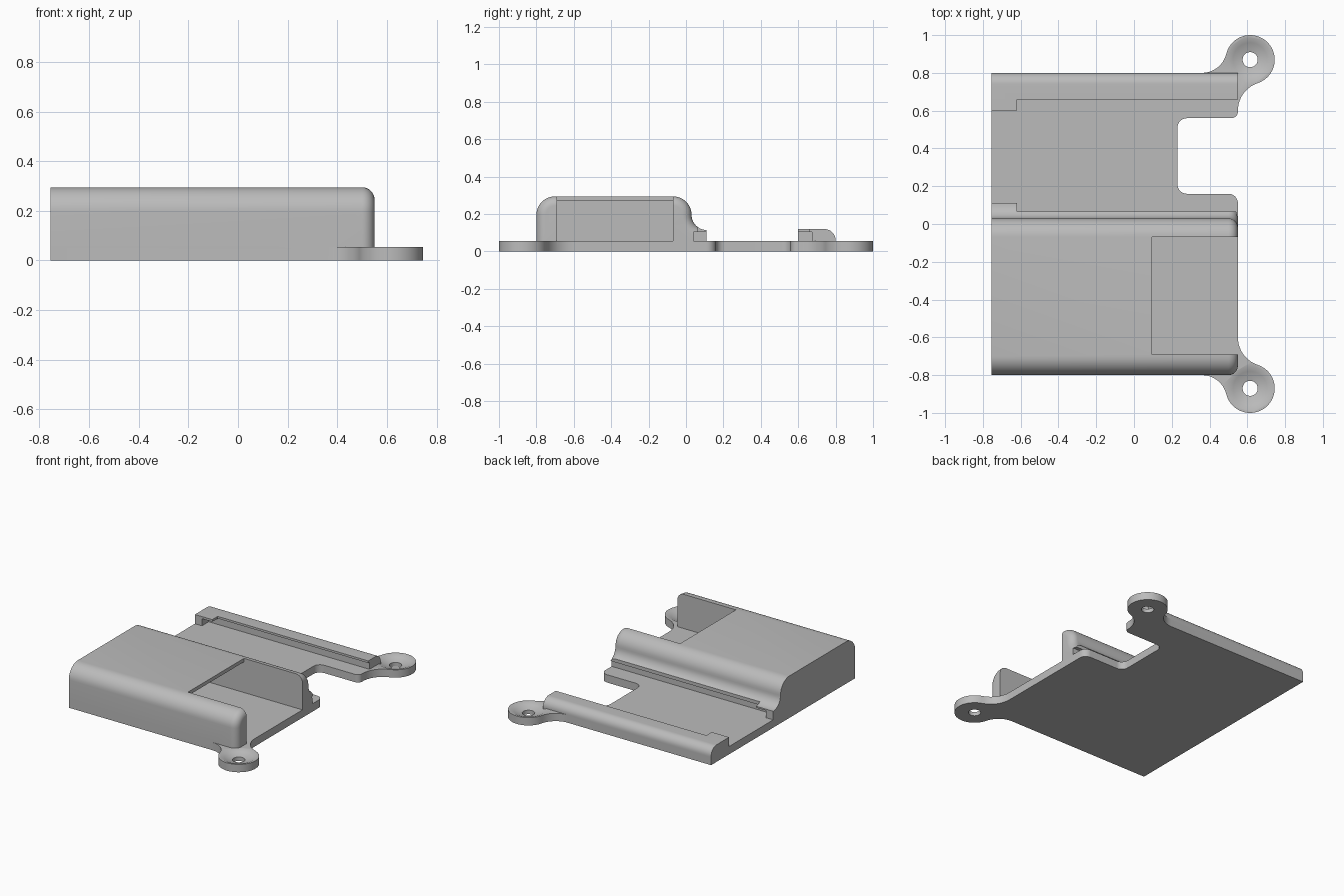
import bpy, bmesh
from math import sin, cos, pi, radians

cube = bpy.data.objects.get("Cube")
if cube:
    bpy.data.objects.remove(cube, do_unlink=True)

grey = bpy.data.materials.new("light grey plastic")
grey.use_nodes = True
COLOUR = (0.5, 0.5, 0.5, 1)
grey.diffuse_color = COLOUR
grey.node_tree.nodes["Principled BSDF"].inputs["Base Color"].default_value = COLOUR

BACK, END = -0.755, 0.55       # x limits of the body
FLOOR = 0.055                  # plate thickness


def arc(cx, cy, r, a, b, n=10):
    angles = [radians(a + (b - a) * i / n) for i in range(n + 1)]
    return [(cx + r * cos(t), cy + r * sin(t)) for t in angles]


def loft(name, rings, closed=False):
    """Skin equal rings of points; cap both ends, or join last to first."""
    bm = bmesh.new()
    loops = [[bm.verts.new(p) for p in ring] for ring in rings]
    pairs = list(zip(loops, loops[1:]))
    if closed:
        pairs.append((loops[-1], loops[0]))
    else:
        bm.faces.new(loops[0])
        bm.faces.new(loops[-1])
    for a, b in pairs:
        for i in range(len(a)):
            j = (i + 1) % len(a)
            bm.faces.new((a[i], a[j], b[j], b[i]))
    bmesh.ops.recalc_face_normals(bm, faces=bm.faces)
    mesh = bpy.data.meshes.new(name)
    bm.to_mesh(mesh)
    bm.free()
    mesh.materials.append(grey)
    obj = bpy.data.objects.new(name, mesh)
    bpy.context.collection.objects.link(obj)
    return obj


def box(name, x0, x1, y0, y1, z0, z1):
    ring = [(x0, y0), (x1, y0), (x1, y1), (x0, y1)]
    return loft(name, [[(x, y, z) for x, y in ring] for z in (z0, z1)])


def combine(target, tool, operation):
    mod = target.modifiers.new(operation, 'BOOLEAN')
    mod.operation = operation
    mod.solver = 'EXACT'
    mod.object = tool
    bpy.context.view_layer.objects.active = target
    bpy.ops.object.modifier_apply(modifier=mod.name)
    bpy.data.objects.remove(tool, do_unlink=True)


# Base plate outline: two screw ears blended into the body, and a side notch
ear = (arc(0.704, 0.6, 0.154, 180, 108.2)
       + arc(0.615, 0.87, 0.13, -71.8, 166.2, 40)[1:]
       + arc(0.36, 0.9325, 0.1325, -13.8, -90)[1:])
lower_ear = [(x, -y) for x, y in reversed(ear)]
notch = (arc(0.5, 0.11, 0.05, 0, 90) + arc(0.28, 0.21, 0.05, 270, 180)
         + arc(0.28, 0.51, 0.05, 180, 90) + arc(0.515, 0.595, 0.035, -90, 0)[:-1])
outline = [(BACK, -0.8)] + lower_ear + notch + ear + [(BACK, 0.8)]
body = loft("mounting_tray", [[(x, y, z) for x, y in outline] for z in (0, FLOOR)])

# Dished screw holes in the ears
for side in (-1, 1):
    dish = [(0.04, -0.1), (0.04, 0.028), (0.06, 0.033), (0.09, 0.043), (0.118, 0.056),
            (0.118, 0.2)]
    rings = [[(0.615 + r * cos(2 * pi * i / 40), side * 0.87 + r * sin(2 * pi * i / 40), z)
              for i in range(40)] for r, z in dish]
    combine(body, loft("screw_hole_cutter", rings), 'DIFFERENCE')


def housing_section(x, d):
    """Housing cross-section, drawn in by d to round its open end."""
    path = (arc(0.11, 0.195, 0.08 + d, 270, 180)
            + arc(-0.07, 0.195, 0.1 - d, 0, 90)
            + arc(-0.7, 0.195, 0.1 - d, 90, 180))
    path += [(-0.8 + d, 0), (0.11, 0)]
    return [(x, y, z) for y, z in path]


# Housing with a swept foot that forms the inner guide rail
ROUND = 0.05
sections = [housing_section(BACK, 0)]
for i in range(9):
    t = pi / 2 * i / 8
    sections.append(housing_section(END - ROUND + ROUND * sin(t), ROUND * (1 - cos(t))))
combine(body, loft("housing", sections), 'UNION')

# Outer guide rail with a rounded outside edge
rail = [(0.6, 0), (0.8, 0)] + arc(0.74, 0.06, 0.06, 0, 90) + [(0.6, 0.12)]
combine(body, loft("outer_rail", [[(x, y, z) for y, z in rail] for x in (BACK, END)]), 'UNION')

# Housing cavity, its top opening, the bay between the rails, the board slot
combine(body, box("cavity_cutter", -0.7, 0.7, -0.69, -0.07, FLOOR, 0.27), 'DIFFERENCE')
combine(body, box("opening_cutter", 0.095, 0.7, -0.69, -0.07, FLOOR, 0.4), 'DIFFERENCE')
combine(body, box("bay_cutter", -0.62, 0.7, 0.065, 0.66, FLOOR, 0.4), 'DIFFERENCE')
combine(body, box("slot_cutter", -0.7, 0.7, 0.04, 0.675, FLOOR, 0.105), 'DIFFERENCE')

bpy.ops.object.select_all(action='DESELECT')
body.select_set(True)
bpy.context.view_layer.objects.active = body
bpy.ops.object.shade_smooth_by_angle(angle=radians(30))
